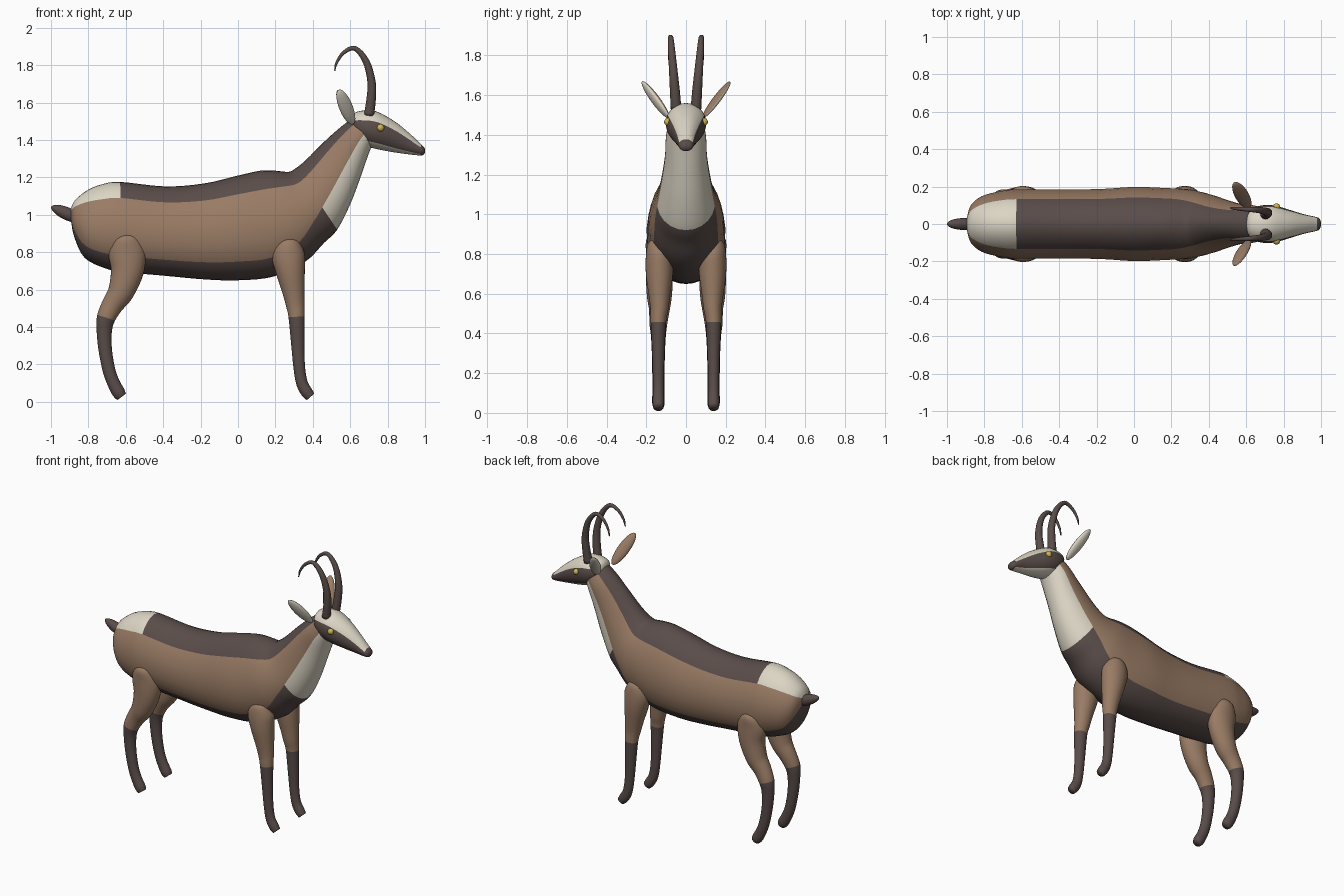
import bpy, bmesh, math
from mathutils import Vector, Matrix

if "Cube" in bpy.data.objects:
    bpy.data.objects.remove(bpy.data.objects["Cube"])


def material(name, rgb):
    m = bpy.data.materials.new(name)
    m.use_nodes = True
    m.diffuse_color = (*rgb, 1)
    m.node_tree.nodes["Principled BSDF"].inputs["Base Color"].default_value = (*rgb, 1)
    return m


BROWN, DARK, CREAM, YELLOW = range(4)
COLOURS = [material("coat_brown", (0.32, 0.20, 0.13)), material("dark_brown", (0.10, 0.073, 0.066)),
           material("cream", (0.72, 0.67, 0.56)), material("eye_yellow", (0.60, 0.45, 0.08))]


def finish(bm, name):
    bmesh.ops.recalc_face_normals(bm, faces=bm.faces)
    mesh = bpy.data.meshes.new(name)
    bm.to_mesh(mesh)
    bm.free()
    for m in COLOURS:
        mesh.materials.append(m)
    obj = bpy.data.objects.new(name, mesh)
    bpy.context.collection.objects.link(obj)
    mesh.shade_smooth()
    return obj


def spline(points, steps):
    """Catmull-Rom interpolation of equal-length tuples."""
    out = []
    last = len(points) - 1
    for i in range(last):
        p0, p1, p2, p3 = (points[max(0, min(last, i + k))] for k in (-1, 0, 1, 2))
        for s in range(steps):
            t = s / steps
            out.append(tuple(0.5 * (2 * b + (c - a) * t + (2 * a - 5 * b + 4 * c - d) * t * t
                                    + (3 * b - a - 3 * c + d) * t ** 3)
                             for a, b, c, d in zip(p0, p1, p2, p3)))
    return out + [points[-1]]


def band_angles(upper, lower):
    """Angles round a ring, with vertices exactly on the two colour edges."""
    half = ([upper * i / 5 for i in range(5)]
            + [upper + (lower - upper) * i / 6 for i in range(6)]
            + [lower + (180 - lower) * i / 5 for i in range(5)])
    return [math.radians(a) for a in half + [180] + [360 - a for a in half[:0:-1]]]


def loft(name, rings, colour, pinch=0.0):
    """Skin rings of (centre, up half-axis, side half-width, angles)."""
    bm = bmesh.new()
    rows = []
    for c, up, w, angles in rings:
        rows.append([bm.verts.new(c + up * math.cos(a)
                     + Vector((0, w * math.sin(a) * (1 - pinch * math.cos(a)), 0))) for a in angles])
    n = len(rows[0])
    for r, (a, b) in enumerate(zip(rows, rows[1:])):
        for k in range(n):
            f = bm.faces.new((a[k], a[(k + 1) % n], b[(k + 1) % n], b[k]))
            side = min(k, n - 1 - k)
            band = 0 if side < 5 else 1 if side < 11 else 2
            f.material_index = colour(r, band, f.calc_center_median())
    for row, r in ((rows[0], 0), (rows[-1], len(rows) - 2)):
        f = bm.faces.new(row)
        f.material_index = colour(r, 1, f.calc_center_median())
    return finish(bm, name)


def trunk(name, sections, upper, colour, pinch=0.0, steps=4):
    """Loft from sections of top x, top z, bottom x, bottom z, half-width, lower edge angle."""
    rings = []
    for tx, tz, bx, bz, w, lower in spline(sections, steps):
        t, b = Vector((tx, 0, tz)), Vector((bx, 0, bz))
        rings.append(((t + b) / 2, (t - b) / 2, w, band_angles(upper, lower)))
    return loft(name, rings, colour, pinch)


def tube(name, path, colour, steps=4):
    """Loft along points of x, y, z, radius in profile, radius across."""
    pts = spline(path, steps)
    rings = []
    for i, (x, y, z, r, w) in enumerate(pts):
        d = Vector(pts[min(i + 1, len(pts) - 1)][:3]) - Vector(pts[max(i - 1, 0)][:3])
        up = Vector((0, 1, 0)).cross(d).normalized() * r
        rings.append((Vector((x, y, z)), up, w, band_angles(60, 120)))
    return loft(name, rings, colour)


def ellipsoid(name, centre, radii, axes, colour):
    bm = bmesh.new()
    bmesh.ops.create_uvsphere(bm, u_segments=24, v_segments=14, radius=1)
    for f in bm.faces:
        f.material_index = colour(f.calc_center_median())
    turn = Matrix(axes).transposed().to_4x4()
    bm.transform(Matrix.Translation(centre) @ turn @ Matrix.Diagonal((*radii, 1)))
    return finish(bm, name)


# Body and neck: dark back, brown flanks, dark belly, cream rump and throat
body = [(-0.895, 1.03, -0.893, 0.97, 0.03, 130), (-0.87, 1.08, -0.875, 0.88, 0.10, 130),
        (-0.80, 1.135, -0.82, 0.77, 0.15, 130), (-0.72, 1.165, -0.71, 0.714, 0.175, 130),
        (-0.63, 1.176, -0.62, 0.695, 0.185, 130), (-0.39, 1.152, -0.40, 0.675, 0.185, 130),
        (-0.18, 1.168, -0.18, 0.655, 0.187, 130), (0, 1.21, 0, 0.65, 0.198, 130),
        (0.12, 1.236, 0.19, 0.67, 0.193, 130), (0.20, 1.236, 0.36, 0.75, 0.185, 125),
        (0.27, 1.23, 0.46, 0.85, 0.165, 114), (0.31, 1.25, 0.53, 0.92, 0.147, 106),
        (0.365, 1.295, 0.60, 1.056, 0.125, 104), (0.46, 1.39, 0.655, 1.20, 0.106, 103),
        (0.55, 1.47, 0.70, 1.33, 0.10, 103), (0.63, 1.53, 0.73, 1.40, 0.085, 103)]


def body_colour(ring, band, c):
    if band == 0:
        return CREAM if ring < 4 * 4 else DARK
    if band == 2:
        return CREAM if ring >= 11 * 4 else DARK
    return BROWN


trunk("body", body, 50, body_colour, pinch=0.1)

# Head: cream crown and jaw, dark cheek stripe and nose
head = [(0.60, 1.50, 0.605, 1.46, 0.03, 133), (0.615, 1.54, 0.635, 1.41, 0.075, 133),
        (0.67, 1.558, 0.68, 1.37, 0.098, 133), (0.74, 1.553, 0.75, 1.35, 0.10, 133),
        (0.837, 1.50, 0.83, 1.335, 0.075, 135), (0.917, 1.436, 0.90, 1.325, 0.052, 135),
        (0.97, 1.385, 0.965, 1.318, 0.039, 135), (0.992, 1.365, 0.99, 1.32, 0.03, 135),
        (1.0, 1.35, 1.0, 1.335, 0.01, 135)]
trunk("head", head, 64, lambda r, band, c: DARK if band == 1 or c.x > 0.975 else CREAM)

# Tail
tube("tail", [(-0.84, 0, 0.975, 0.025, 0.025), (-0.90, 0, 1.0, 0.034, 0.032),
              (-0.95, 0, 1.022, 0.03, 0.028), (-0.985, 0, 1.037, 0.017, 0.017),
              (-0.998, 0, 1.042, 0.005, 0.005)], lambda r, b, c: DARK)

# Limb profiles: x, z, radius
hind = [(-0.60, 0.905, 0.025), (-0.597, 0.875, 0.072), (-0.592, 0.80, 0.10), (-0.592, 0.70, 0.088),
        (-0.625, 0.59, 0.07), (-0.67, 0.52, 0.058), (-0.705, 0.45, 0.050), (-0.715, 0.38, 0.041),
        (-0.71, 0.28, 0.036), (-0.69, 0.17, 0.034), (-0.665, 0.10, 0.034), (-0.638, 0.05, 0.035),
        (-0.622, 0.027, 0.028)]
fore = [(0.27, 0.88, 0.025), (0.27, 0.855, 0.062), (0.268, 0.79, 0.088), (0.28, 0.70, 0.078),
        (0.295, 0.60, 0.061), (0.306, 0.52, 0.050), (0.313, 0.455, 0.043), (0.32, 0.30, 0.035),
        (0.328, 0.18, 0.031), (0.342, 0.10, 0.031), (0.367, 0.053, 0.032), (0.388, 0.027, 0.027)]
horn = [(0.70, 0.05, 1.53, 0.027), (0.712, 0.056, 1.62, 0.025), (0.714, 0.063, 1.71, 0.022),
        (0.685, 0.072, 1.82, 0.018), (0.625, 0.077, 1.89, 0.013), (0.565, 0.081, 1.867, 0.010),
        (0.528, 0.084, 1.815, 0.007), (0.517, 0.086, 1.77, 0.003)]

for side, s in (("left", 1), ("right", -1)):
    # Legs with dark lower halves
    for part, profile in (("hind_leg", hind), ("front_leg", fore)):
        path = [(x, s * (0.134 if z > 0.5 else 0.139), z, r, min(r * 0.9, 0.068)) for x, z, r in profile]
        tube(f"{side}_{part}", path, lambda r, b, c: DARK if r >= 6 * 4 else BROWN)

    # Horns
    tube(f"{side}_horn", [(x, s * y, z, r, r) for x, y, z, r in horn], lambda r, b, c: DARK)

    # Ears: brown on one face, cream on the other
    base, tip = Vector((0.615, s * 0.085, 1.485)), Vector((0.538, s * 0.222, 1.668))
    axis = (tip - base).normalized()
    face = Vector((-0.35 * s, s, -0.3))
    face = (face - axis * face.dot(axis)).normalized()
    ellipsoid(f"{side}_ear", (base + tip) / 2, (0.037, 0.019, (tip - base).length / 2),
              (axis.cross(face), face, axis), lambda c: CREAM if c.y > 0 else BROWN)

    # Eyes
    ellipsoid(f"{side}_eye", Vector((0.762, s * 0.09, 1.465)), (0.02, 0.02, 0.02),
              Matrix.Identity(3), lambda c: YELLOW)
